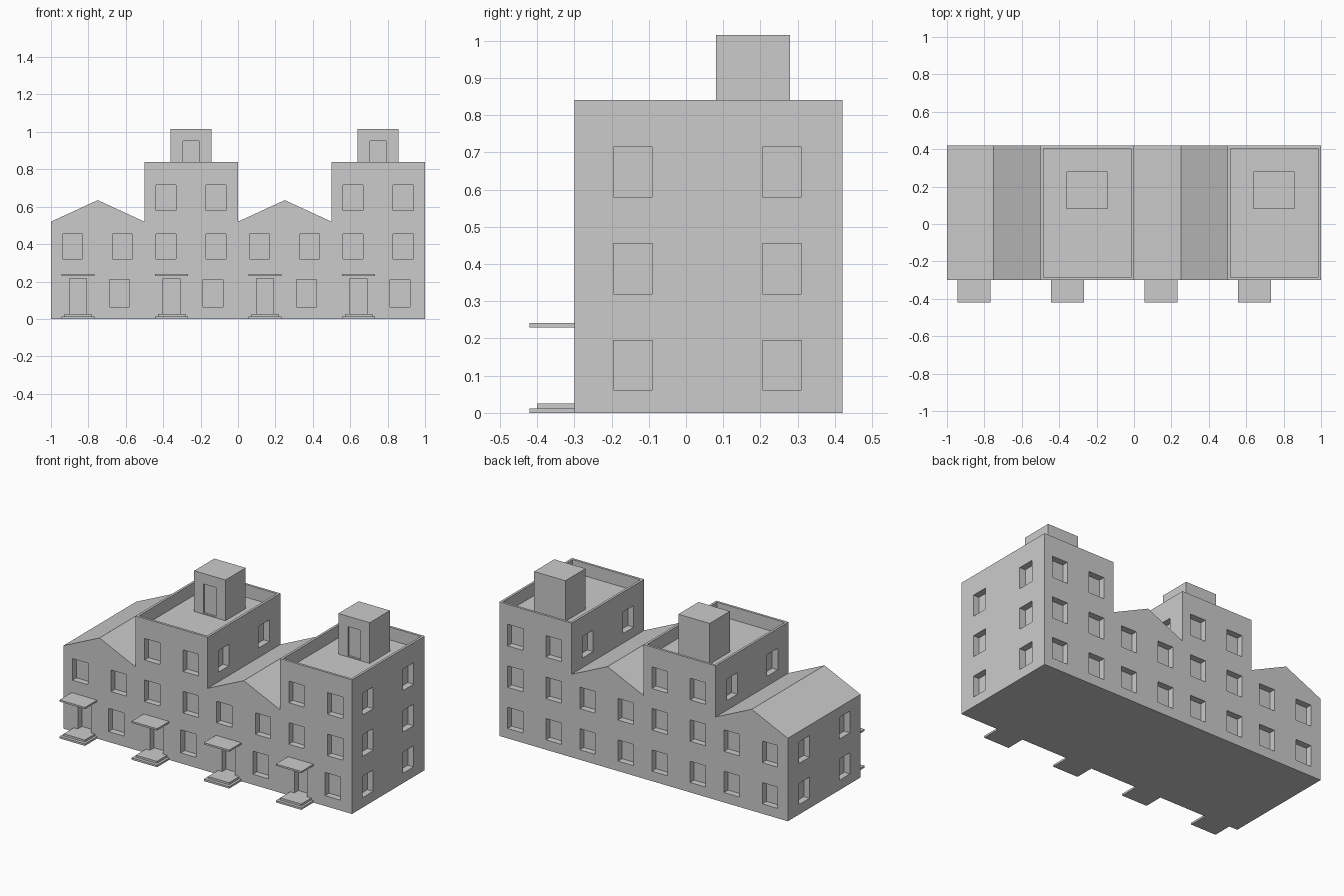
import bpy
import bmesh

cube = bpy.data.objects.get("Cube")
if cube:
    bpy.data.objects.remove(cube, do_unlink=True)

grey = bpy.data.materials.new("light_grey")
grey.use_nodes = True
colour = (0.6, 0.6, 0.6, 1)
grey.diffuse_color = colour
grey.node_tree.nodes["Principled BSDF"].inputs["Base Color"].default_value = colour

FRONT, BACK = -0.30, 0.42
EAVES, RIDGE, TOWER = 0.52, 0.635, 0.84
DECK, RIM = 0.76, 0.015
WIDTH, DEPTH, OUT = 0.5, 0.04, 0.02
HOUSES = [(-1.0, False), (-0.5, True), (0.0, False), (0.5, True)]


def make_object(name, bm):
    bmesh.ops.recalc_face_normals(bm, faces=bm.faces)
    mesh = bpy.data.meshes.new(name)
    bm.to_mesh(mesh)
    bm.free()
    mesh.materials.append(grey)
    obj = bpy.data.objects.new(name, mesh)
    bpy.context.collection.objects.link(obj)
    return obj


def add_box(bm, x, y, z):
    verts = bmesh.ops.create_cube(bm, size=1)["verts"]
    for v in verts:
        for i, (low, high) in enumerate((x, y, z)):
            v.co[i] = high if v.co[i] > 0 else low


def box(name, x, y, z):
    bm = bmesh.new()
    add_box(bm, x, y, z)
    return make_object(name, bm)


def cut(target, cutter):
    mod = target.modifiers.new("recesses", "BOOLEAN")
    mod.operation = "DIFFERENCE"
    mod.solver = "EXACT"
    mod.object = cutter
    bpy.context.view_layer.objects.active = target
    bpy.ops.object.modifier_apply(modifier=mod.name)
    bpy.data.objects.remove(cutter, do_unlink=True)


# Terrace body: alternating gables and flat towers, extruded front to back
outline = [(-1, 0)]
for x, tower in HOUSES:
    if tower:
        outline += [(x, EAVES), (x, TOWER), (x + WIDTH, TOWER)]
    else:
        outline += [(x, EAVES), (x + WIDTH / 2, RIDGE)]
outline.append((1, 0))
bm = bmesh.new()
face = bm.faces.new([bm.verts.new((x, FRONT, z)) for x, z in outline])
new = bmesh.ops.extrude_face_region(bm, geom=[face])["geom"]
bmesh.ops.translate(bm, vec=(0, BACK - FRONT, 0),
                    verts=[g for g in new if isinstance(g, bmesh.types.BMVert)])
body = make_object("terrace_walls", bm)

# Recesses for windows, doors and roof decks
holes = bmesh.new()
GROUND, MIDDLE, UPPER = (0.062, 0.195), (0.32, 0.455), (0.58, 0.715)
front_y = (FRONT - OUT, FRONT + DEPTH)
back_y = (BACK - DEPTH, BACK + OUT)


def side_windows(x, floors):
    for z in floors:
        for y in ((-0.195, -0.09), (0.205, 0.31)):
            add_box(holes, x, y, z)


for x, tower in HOUSES:
    floors = [MIDDLE, UPPER] if tower else [MIDDLE]
    for z in floors:
        for a in (0.062, 0.33):
            add_box(holes, (x + a, x + a + 0.107), front_y, z)
    for z in [GROUND] + floors:
        for a in (0.07, 0.335):
            add_box(holes, (x + a, x + a + 0.107), back_y, z)
    add_box(holes, (x + 0.313, x + 0.42), front_y, (0.065, 0.21))
    add_box(holes, (x + 0.1, x + 0.19), front_y, (0.025, 0.215))
    if tower:
        add_box(holes, (x + RIM, x + WIDTH - RIM),
                (FRONT + RIM, BACK - RIM), (DECK, TOWER + OUT))
        side_windows((x - OUT, x + DEPTH), [UPPER])
        end = x + WIDTH
        right_floors = [GROUND, MIDDLE, UPPER] if end == 1 else [UPPER]
        side_windows((end - DEPTH, end + OUT), right_floors)
side_windows((-1 - OUT, -1 + DEPTH), [GROUND, MIDDLE])
cut(body, make_object("recess_cutter", holes))

for number, (x, tower) in enumerate(HOUSES, 1):
    # Entrance steps and canopy
    span = (x + 0.057, x + 0.233)
    box(f"lower_step_{number}", span, (-0.42, FRONT), (0, 0.012))
    box(f"upper_step_{number}", (x + 0.072, x + 0.218), (-0.4, FRONT), (0.012, 0.025))
    box(f"door_canopy_{number}", span, (-0.42, FRONT), (0.23, 0.241))
    # Rooftop stair housing with a shallow door recess
    if tower:
        housing = box(f"stair_housing_{number}", (x + 0.14, x + 0.357),
                      (0.08, 0.28), (DECK, 1.015))
        cutter = box("door_cutter", (x + 0.205, x + 0.292),
                     (0.06, 0.092), (DECK + 0.005, 0.95))
        cut(housing, cutter)
